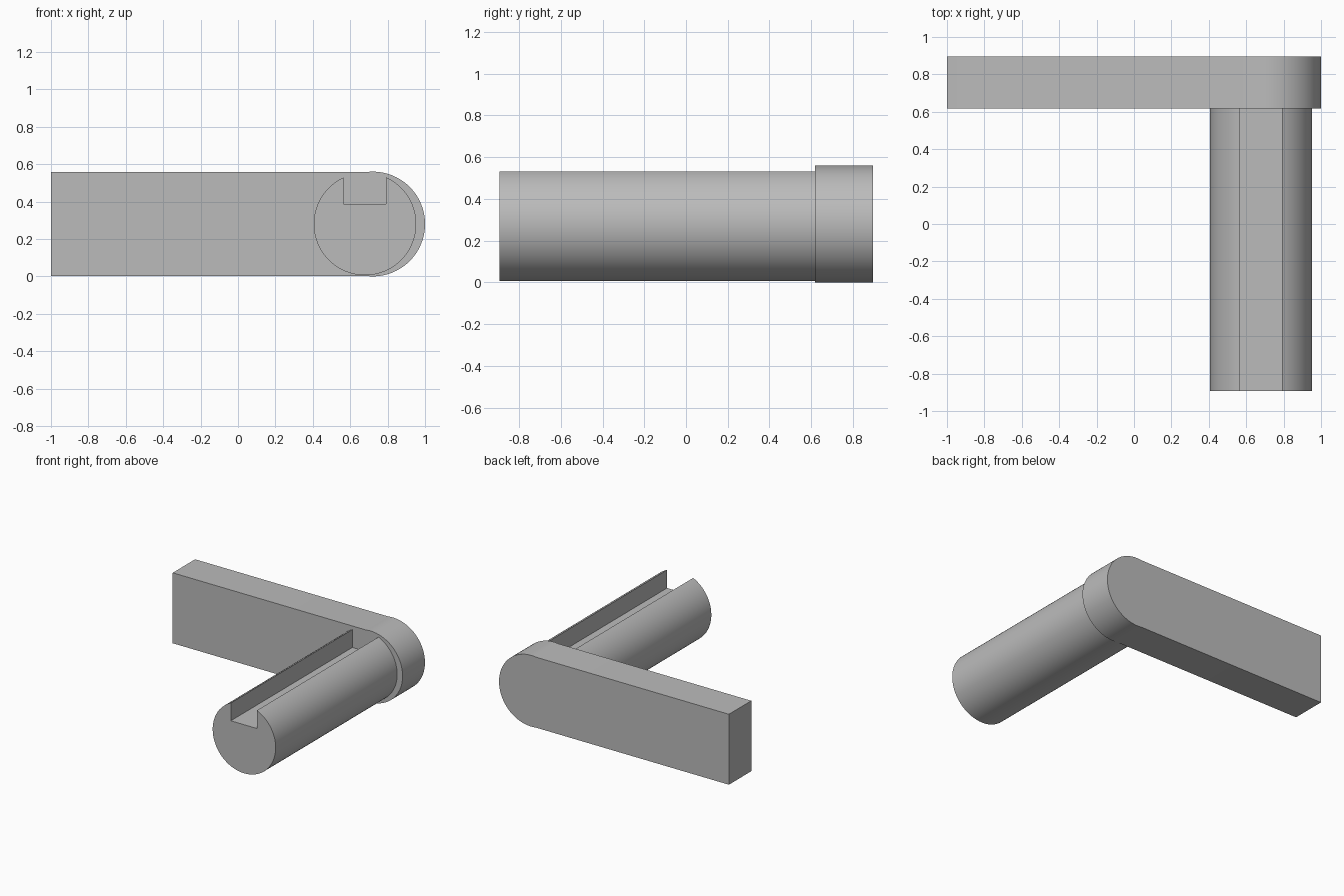
import bpy
import bmesh
from math import cos, sin, acos, asin, pi, radians

cube = bpy.data.objects.get("Cube")
if cube:
    bpy.data.objects.remove(cube, do_unlink=True)

grey = bpy.data.materials.new("plain grey")
grey.use_nodes = True
colour = (0.5, 0.5, 0.5, 1)
grey.diffuse_color = colour
grey.node_tree.nodes["Principled BSDF"].inputs["Base Color"].default_value = colour


def arc(cx, cz, r, start, end, steps=72):
    """Points on an arc in the xz plane, ends included."""
    angles = [start + (end - start) * i / steps for i in range(steps + 1)]
    return [(cx + r * cos(a), cz + r * sin(a)) for a in angles]


def extrude_profile(name, profile, y0, y1):
    """Solid with an xz outline running from y0 to y1."""
    bm = bmesh.new()
    face = bm.faces.new([bm.verts.new((x, y0, z)) for x, z in profile])
    result = bmesh.ops.extrude_face_region(bm, geom=[face], use_keep_orig=True)
    moved = [v for v in result["geom"] if isinstance(v, bmesh.types.BMVert)]
    bmesh.ops.translate(bm, verts=moved, vec=(0, y1 - y0, 0))
    bmesh.ops.recalc_face_normals(bm, faces=bm.faces)
    mesh = bpy.data.meshes.new(name)
    bm.to_mesh(mesh)
    bm.free()
    mesh.materials.append(grey)
    obj = bpy.data.objects.new(name, mesh)
    bpy.context.collection.objects.link(obj)
    bpy.ops.object.select_all(action="DESELECT")
    obj.select_set(True)
    bpy.context.view_layer.objects.active = obj
    bpy.ops.object.shade_smooth_by_angle(angle=radians(30))


back, joint, front = 0.895, 0.617, -0.893
mid_z = 0.28

# Flat arm with a rounded end slightly taller than its straight sides
end_r, half_height = 0.28, 0.277
sweep = pi - asin(half_height / end_r)
arm = arc(0.72, mid_z, end_r, -sweep, sweep)
arm += [(-1, mid_z + half_height), (-1, mid_z - half_height)]
extrude_profile("handle_arm", arm, joint, back)

# Round shaft with a square keyway along its top
shaft_x, shaft_r = 0.679, 0.274
slot_left, slot_right, slot_floor = 0.563, 0.79, 0.388
start = acos((slot_left - shaft_x) / shaft_r)
end = 2 * pi + acos((slot_right - shaft_x) / shaft_r)
shaft = arc(shaft_x, mid_z, shaft_r, start, end)
shaft += [(slot_right, slot_floor), (slot_left, slot_floor)]
extrude_profile("slotted_shaft", shaft, front, joint)
